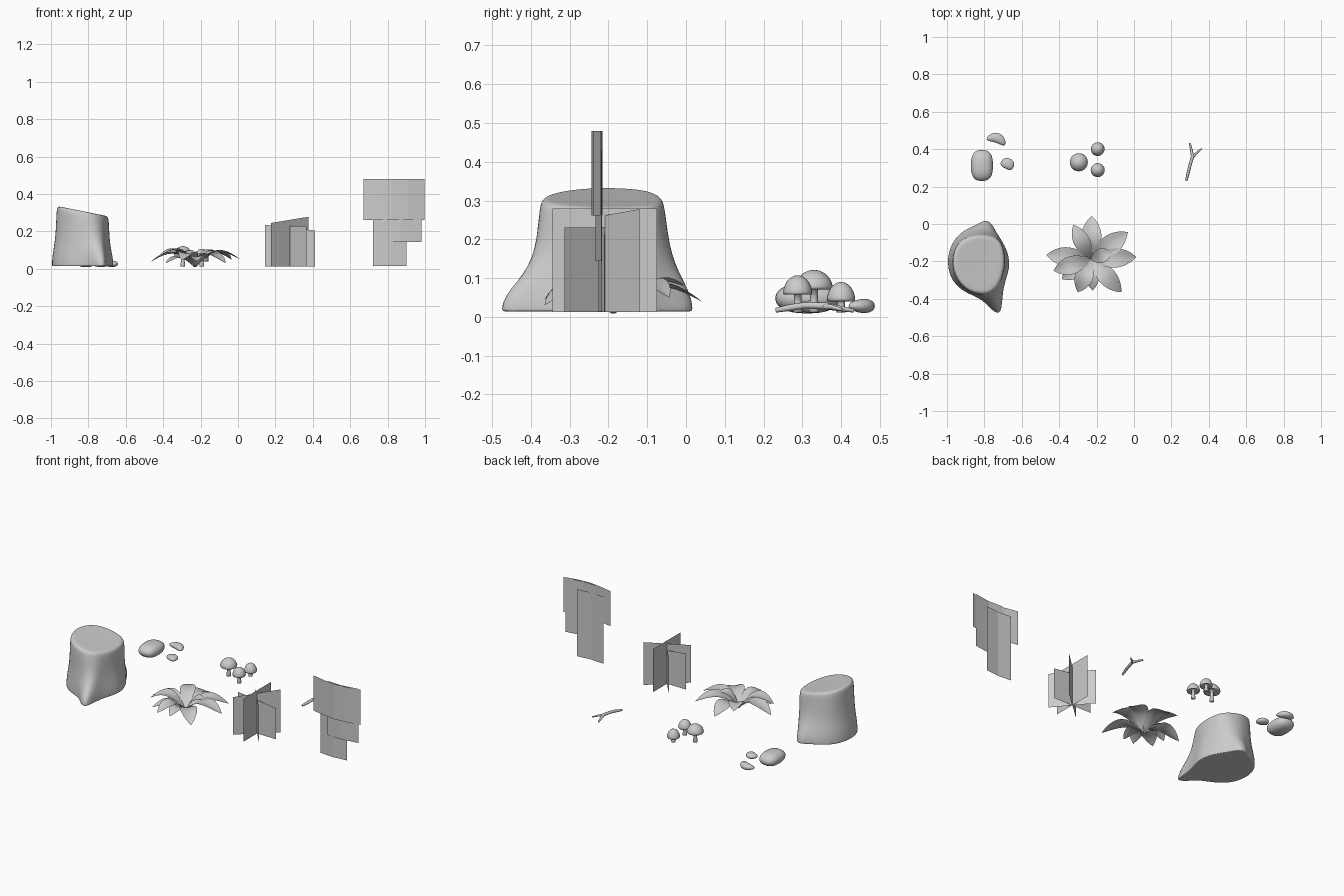
import bpy, math
from mathutils import Vector, Matrix

if "Cube" in bpy.data.objects:
    bpy.data.objects.remove(bpy.data.objects["Cube"])


def make(name, verts, faces, smooth=True, subsurf=0):
    me = bpy.data.meshes.new(name)
    me.from_pydata([tuple(v) for v in verts], [], faces)
    me.update()
    ob = bpy.data.objects.new(name, me)
    bpy.context.collection.objects.link(ob)
    for p in me.polygons:
        p.use_smooth = smooth
    if subsurf:
        m = ob.modifiers.new("smooth", 'SUBSURF')
        m.levels = m.render_levels = subsurf
    return ob


def loft(name, rings, subsurf=0):
    """Skin a stack of closed rings and cap both ends."""
    n = len(rings[0])
    verts = [v for r in rings for v in r]
    faces = [(k * n + i, k * n + (i + 1) % n, (k + 1) * n + (i + 1) % n, (k + 1) * n + i)
             for k in range(len(rings) - 1) for i in range(n)]
    faces += [tuple(range(n))[::-1], tuple(range(len(verts) - n, len(verts)))]
    return make(name, verts, faces, True, subsurf)


# tree stump: flared root outline blended into the slanted cut outline
base = [(-.66, -.2), (-.69, -.11), (-.735, -.05), (-.765, .018), (-.81, .02), (-.84, -.005),
        (-.91, -.03), (-.98, -.10), (-1.003, -.21), (-.975, -.31), (-.90, -.37), (-.81, -.40),
        (-.755, -.47), (-.705, -.49), (-.705, -.36), (-.675, -.27)]
top = [(-.69, -.2), (-.695, -.13), (-.72, -.08), (-.77, -.06), (-.82, -.055), (-.86, -.06),
       (-.92, -.08), (-.96, -.13), (-.975, -.21), (-.955, -.29), (-.90, -.355), (-.83, -.38),
       (-.77, -.375), (-.73, -.34), (-.71, -.30), (-.695, -.25)]
cx, cy = -.83, -.21
rings = []
# (height fraction, blend to cut outline, scale about the middle)
for h, w, s in [(0, 0, .5), (0, 0, .97), (.0, 0, 1), (.09, .03, 1), (.2, .17, 1), (.36, .5, 1),
                (.55, .78, 1), (.8, .92, 1), (.95, 1, 1), (1, 1, .95), (1.01, 1, .85), (1.0, 1, .4)]:
    ring = []
    for (bx, by), (tx, ty) in zip(base, top):
        x = cx + (bx + (tx - bx) * w - cx) * s
        y = cy + (by + (ty - by) * w - cy) * s
        ring.append((x, y, .014 + h * (.292 - .20 * (x - cx))))
    rings.append(ring)
loft("tree_stump", rings, 2)

# rosette plant: arching pointed leaves
centre = Vector((-.23, -.188, 0))


def leaf(name, tip, half, rise, tip_z):
    d = Vector((tip[0], tip[1], 0)) - centre
    L = d.length
    d.normalize()
    side = Vector((-d.y, d.x, 0))
    n, verts, faces = 10, [], []
    for i in range(n + 1):
        t = i / n
        wd = half * max(0, math.sin(math.pi * t ** 1.15)) ** .8 + .008 * (1 - t)
        z = .008 + (tip_z - .008) * t + rise * math.sin(math.pi * t ** .9)
        for k in (-1, -.5, 0, .5, 1):
            verts.append(centre + d * (L * t) + side * (wd * k) + Vector((0, 0, z + wd * .22 * abs(k))))
    for i in range(n):
        for k in range(4):
            a = i * 5 + k
            faces.append((a, a + 5, a + 6, a + 1))
    make(name, verts, faces)


leaves = [(-.226, .043, .05, .055, .038), (-.325, -.005, .04, .045, .08), (-.033, -.043, .05, .06, .05),
          (.012, -.176, .048, .06, .05), (-.067, -.365, .045, .055, .03), (-.22, -.355, .035, .04, .04),
          (-.30, -.365, .045, .055, .045), (-.385, -.295, .042, .04, .03), (-.469, -.165, .048, .06, .035),
          (-.43, -.25, .045, .065, .06), (-.12, -.15, .035, .04, .09)]
for i, (x, y, half, rise, tz) in enumerate(leaves):
    leaf(f"leaf_{i + 1}", (x, y), half, rise, tz)


# flat foliage cards
def card(name, pts, bottom, tops):
    n = len(pts)
    verts = [(x, y, bottom) for x, y in pts] + [(x, y, z) for (x, y), z in zip(pts, tops)]
    make(name, verts, [(i, i + 1, n + i + 1, n + i) for i in range(n - 1)], False)


card("grass_card_1", [(.278, -.345), (.278, -.075)], .012, (.28, .28))
card("grass_card_2", [(.144, -.208), (.411, -.212)], .012, (.235, .205))
card("grass_card_3", [(.176, -.30), (.377, -.12)], .012, (.245, .278))
card("grass_card_4", [(.365, -.313), (.19, -.105)], .012, (.23, .23))

# overlapping hanging cards
card("hanging_card_1", [(.67, -.216), (.75, -.232), (.83, -.244), (.91, -.238), (.997, -.22)], .262, [.48] * 5)
card("hanging_card_2", [(.775, -.230), (.87, -.234), (.98, -.218)], .144, [.48] * 3)
card("hanging_card_3", [(.722, -.219), (.81, -.226), (.90, -.217)], .014, [.43] * 3)


# stones: rounded blobs, optionally bent into a bean
def stone(name, c, size, rot, power, bend=0):
    R = Matrix.Rotation(math.radians(rot), 3, 'Z')
    f = lambda v: math.copysign(abs(v) ** power, v)
    rings = []
    for k in range(13):
        p = math.radians(-86 + 172 * k / 12)
        ring = []
        for i in range(24):
            a = math.tau * i / 24
            v = Vector((f(math.cos(a)) * f(math.cos(p)) * size[0], f(math.sin(a)) * f(math.cos(p)) * size[1],
                        math.sin(p) * size[2]))
            v.y -= bend * (v.x / size[0]) ** 2
            ring.append(R @ v + Vector(c))
        rings.append(ring)
    loft(name, rings)


stone("stone_large", (-.813, .313, .048), (.059, .083, .039), 0, .75)
stone("stone_bean", (-.732, .46, .028), (.052, .026, .018), -18, .9, .018)
stone("stone_small", (-.675, .323, .026), (.036, .029, .016), -25, .85, .006)


# mushrooms: one lathed profile each, stem and domed cap
def mushroom(name, x, y, r, height, drop):
    b = .011
    low = height - drop
    prof = [(.012, b), (.013, b + .01), (.010, b + .5 * (low - b)), (.010, low + .008),
            (r * .6, low + .006), (r * .95, low)]
    for k in range(8):
        a = math.radians(8 + 78 * k / 7)
        prof.append((r * math.cos(a), low + drop * math.sin(a)))
    loft(name, [[(x + q * math.cos(math.tau * i / 20), y + q * math.sin(math.tau * i / 20), z)
                 for i in range(20)] for q, z in prof])


mushroom("mushroom_tall", -.295, .33, .049, .121, .05)
mushroom("mushroom_middle", -.194, .288, .038, .107, .05)
mushroom("mushroom_short", -.194, .40, .037, .09, .05)


# forked twig: tapered curves
def twig(name, pts):
    cu = bpy.data.curves.new(name, 'CURVE')
    cu.dimensions = '3D'
    cu.bevel_depth = 1
    cu.bevel_resolution = 2
    cu.use_fill_caps = True
    sp = cu.splines.new('POLY')
    sp.points.add(len(pts) - 1)
    for p, (x, y, z, r) in zip(sp.points, pts):
        p.co = (x, y, z, 1)
        p.radius = r
    sp.use_smooth = True
    bpy.context.collection.objects.link(bpy.data.objects.new(name, cu))


twig("twig_main", [(.279, .232, .017, .006), (.289, .27, .024, .0085), (.298, .31, .030, .0085),
                   (.313, .36, .028, .009), (.307, .395, .022, .007), (.298, .432, .016, .005)])
twig("twig_fork", [(.311, .355, .027, .008), (.333, .378, .025, .006), (.362, .403, .018, .004)])
